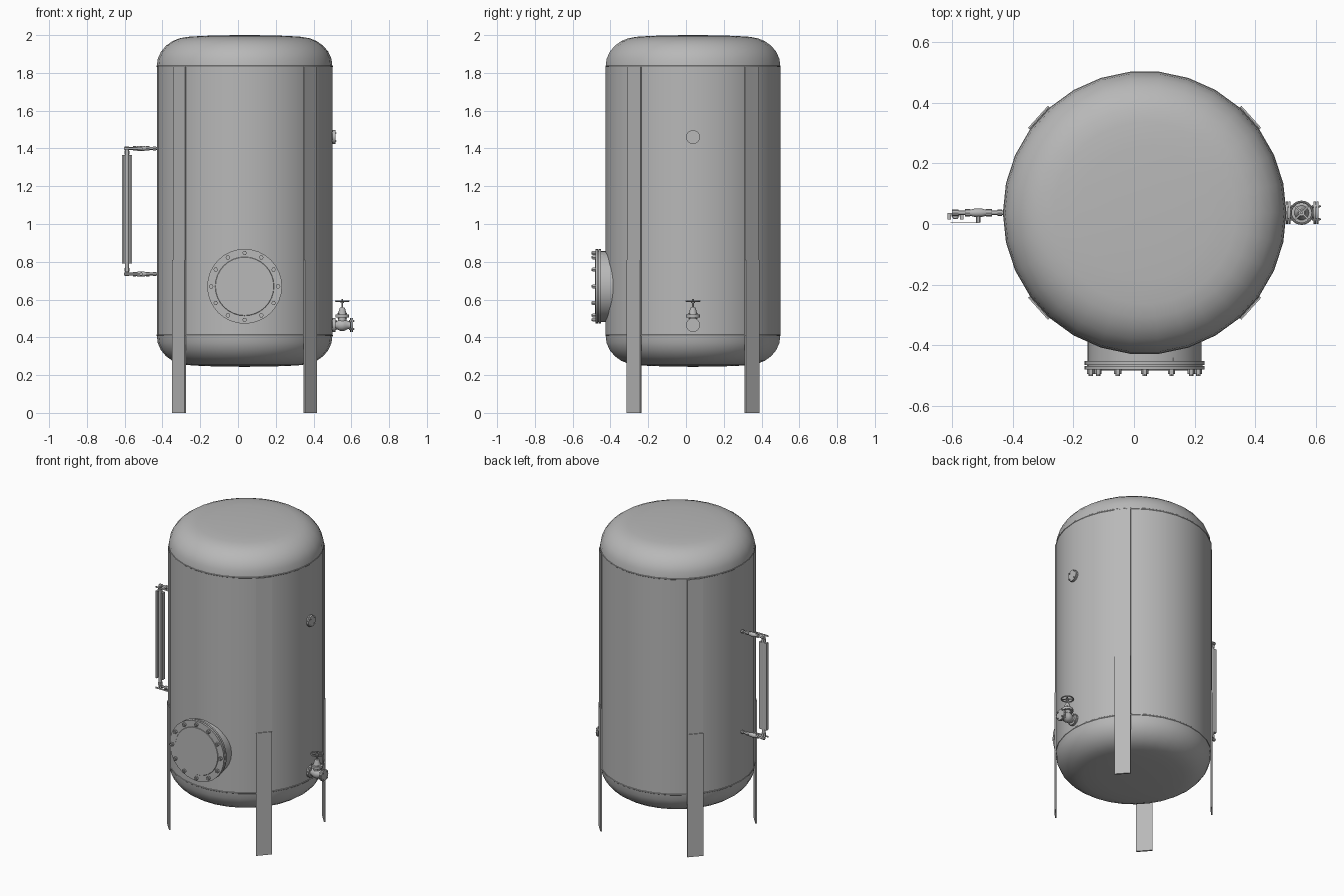
import bpy, bmesh, math
from mathutils import Vector, Matrix

if "Cube" in bpy.data.objects:
    bpy.data.objects.remove(bpy.data.objects["Cube"])

CX, CY = 0.035, 0.037          # tank axis
R = 0.465                      # tank radius
SIDES = 30
APOTHEM = R * math.cos(math.pi / SIDES)
X, Y, Z = Vector((1, 0, 0)), Vector((0, 1, 0)), Vector((0, 0, 1))

steel = bpy.data.materials.new("grey_steel")
steel.diffuse_color = (0.48, 0.48, 0.48, 1)
steel.use_nodes = True
steel.node_tree.nodes["Principled BSDF"].inputs["Base Color"].default_value = steel.diffuse_color


def finish(name, bm):
    bmesh.ops.remove_doubles(bm, verts=bm.verts, dist=1e-5)
    bmesh.ops.recalc_face_normals(bm, faces=bm.faces)
    me = bpy.data.meshes.new(name)
    bm.to_mesh(me)
    bm.free()
    ob = bpy.data.objects.new(name, me)
    bpy.context.collection.objects.link(ob)
    me.materials.append(steel)
    bpy.ops.object.select_all(action='DESELECT')
    ob.select_set(True)
    bpy.context.view_layer.objects.active = ob
    bpy.ops.object.shade_smooth_by_angle(angle=math.radians(30))
    return ob


def add_lathe(bm, profile, origin, axis=Z, n=20):
    """Revolve (radius, distance) points around an axis."""
    rot = Z.rotation_difference(axis).to_matrix()
    rings = []
    for r, h in profile:
        pts = [Vector((r * math.cos(2 * math.pi * i / n), r * math.sin(2 * math.pi * i / n), h))
               for i in range(n)]
        if r == 0:
            rings.append([bm.verts.new(Vector(origin) + rot @ pts[0])] * n)
        else:
            rings.append([bm.verts.new(Vector(origin) + rot @ p) for p in pts])
    for a, b in zip(rings, rings[1:]):
        for i in range(n):
            j = (i + 1) % n
            quad = list(dict.fromkeys((a[i], a[j], b[j], b[i])))
            if len(quad) > 2:
                bm.faces.new(quad)


def lathe(name, profile, origin, axis=Z, n=20):
    bm = bmesh.new()
    add_lathe(bm, profile, origin, axis, n)
    return finish(name, bm)


def rod(r, a, b):
    return [(0, a), (r, a), (r, b), (0, b)]


def bolts(name, centre, axis, ring_r, count, size, a, b, offset=0.0):
    """Ring of hexagonal bolts."""
    rot = Z.rotation_difference(axis).to_matrix()
    bm = bmesh.new()
    for i in range(count):
        t = offset + 2 * math.pi * i / count
        p = Vector(centre) + rot @ Vector((ring_r * math.cos(t), ring_r * math.sin(t), 0))
        add_lathe(bm, rod(size, a, b), p, axis, 6)
        add_lathe(bm, rod(size * 0.6, a, b + size * 0.5), p, axis, 8)
    return finish(name, bm)


def box(name, size, loc, angle=0.0):
    bm = bmesh.new()
    bmesh.ops.create_cube(bm, size=1, matrix=Matrix.Translation(loc) @ Matrix.Rotation(angle, 4, 'Z')
                          @ Matrix.Diagonal((*size, 1)))
    return finish(name, bm)


# Tank: shell, dished heads and weld beads
head = [(R, 0), (0.46, 0.04), (0.443, 0.078), (0.416, 0.11), (0.382, 0.134),
        (0.345, 0.149), (0.30, 0.157), (0.22, 0.162), (0.11, 0.165), (0, 0.166)]
lathe("tank_shell", [(R, 0.41), (R, 1.834)], (CX, CY, 0), n=SIDES)
lathe("top_head", head, (CX, CY, 1.834), n=SIDES)
lathe("bottom_head", [(r, -h) for r, h in head], (CX, CY, 0.41), n=SIDES)
for name, z in (("lower_weld", 0.41), ("upper_weld", 1.834)):
    lathe(name, [(R, -0.004), (R + 0.002, -0.002), (R + 0.002, 0.002), (R, 0.004)], (CX, CY, z), n=SIDES)

# Four flat legs with thin backing strips running up the shell facets
width = 2 * R * math.sin(math.pi / SIDES)
for i, deg in enumerate((42, 138, 222, 318)):
    t = math.radians(deg)
    for name, thick, z0, z1 in (("leg", 0.010, 0, 0.81), ("leg_strip", 0.005, 0.41, 1.83)):
        d = APOTHEM + thick / 2
        box(f"{name}_{i}", (thick, width, z1 - z0),
            (CX + d * math.cos(t), CY + d * math.sin(t), (z0 + z1) / 2), t)

# Manhole: neck, flange, cover and bolts
MAN = (CX, 0, 0.67)
lathe("manhole_neck", [(0.188, 0.34), (0.188, 0.452)], MAN, -Y, 32)
lathe("manhole_flange", rod(0.198, 0.451, 0.464), MAN, -Y, 32)
lathe("manhole_gasket", rod(0.190, 0.463, 0.468), MAN, -Y, 32)
lathe("manhole_cover", [(0, 0.467), (0.198, 0.467), (0.198, 0.480), (0.156, 0.480),
                        (0.154, 0.483), (0, 0.483)], MAN, -Y, 32)
bolts("manhole_bolts", MAN, -Y, 0.177, 12, 0.012, 0.479, 0.494)
bolts("manhole_nuts", MAN, -Y, 0.177, 12, 0.011, 0.440, 0.452)

# Blind flange nozzle, upper right
NOZ = (0, CY, 1.46)
lathe("upper_nozzle", rod(0.024, 0.47, 0.505), NOZ, X)
lathe("upper_flange", rod(0.037, 0.500, 0.507), NOZ, X)
lathe("upper_blind", rod(0.037, 0.509, 0.516), NOZ, X)
bolts("upper_bolts", NOZ, X, 0.030, 4, 0.005, 0.495, 0.520, math.pi / 4)

# Drain valve, lower right: flanges and body
VAL = (0, CY, 0.465)
lathe("drain_pipe", rod(0.022, 0.47, 0.505), VAL, X)
for i, x in enumerate((0.500, 0.509, 0.592, 0.601)):
    lathe(f"drain_flange_{i}", rod(0.037, x, x + 0.007), VAL, X)
lathe("valve_body", [(0.022, 0.514), (0.022, 0.525), (0.030, 0.538), (0.032, 0.552),
                     (0.030, 0.566), (0.022, 0.580), (0.022, 0.594)], VAL, X)
for i, (a, b) in enumerate(((0.495, 0.521), (0.587, 0.613))):
    bolts(f"drain_bolts_{i}", VAL, X, 0.030, 4, 0.005, a, b, math.pi / 4)

# Drain valve: bonnet, stem and hand wheel
VX = 0.552
lathe("valve_bonnet", [(0.022, 0.465), (0.022, 0.506), (0.036, 0.506), (0.036, 0.521), (0.024, 0.522),
                       (0.018, 0.540), (0.017, 0.546), (0.012, 0.558), (0, 0.560)], (VX, CY, 0))
bolts("bonnet_bolts", (VX, CY, 0), Z, 0.030, 4, 0.005, 0.501, 0.526, math.pi / 4)
lathe("valve_stem", rod(0.005, 0.55, 0.603), (VX, CY, 0), n=12)
lathe("wheel_hub", rod(0.010, 0.583, 0.594), (VX, CY, 0), n=12)
rim = [(0.036 + 0.004 * math.cos(a), 0.592 + 0.004 * math.sin(a))
       for a in (2 * math.pi * k / 8 for k in range(9))]
lathe("wheel_rim", rim, (VX, CY, 0), n=24)
for i in range(2):
    box(f"wheel_spoke_{i}", (0.072, 0.006, 0.004), (VX, CY, 0.590), math.pi / 4 + i * math.pi / 2)

# Level gauge: glass in an open protecting channel
GX, GY = -0.588, 0.026
box("gauge_back", (0.054, 0.006, 0.575), (GX, GY + 0.008, 1.078))
for s in (-1, 1):
    box(f"gauge_side_{'left' if s < 0 else 'right'}", (0.012, 0.022, 0.575), (GX + s * 0.021, GY, 1.078))
lathe("gauge_glass", rod(0.010, 0.745, 1.40), (GX, GY + 0.002, 0), n=16)

# Gauge cocks: pipe with fittings, valve body and lever
for tag, z, s in (("upper", 1.40, 1), ("lower", 0.735, -1)):
    o = (0, CY, z)
    lathe(f"{tag}_gauge_pipe", rod(0.007, 0.415, 0.598), o, -X, 12)
    for i, (a, b, r) in enumerate(((0.435, 0.450, 0.011), (0.468, 0.488, 0.012),
                                   (0.540, 0.556, 0.012), (0.578, 0.600, 0.010))):
        lathe(f"{tag}_fitting_{i}", rod(r, a, b), o, -X, 8)
    lathe(f"{tag}_cock_body", [(0, 0.488), (0.010, 0.488), (0.014, 0.502), (0.014, 0.524),
                               (0.010, 0.540), (0, 0.540)], o, -X, 12)
    lathe(f"{tag}_cock_stem", rod(0.008, 0, 0.032), (-0.513, CY, z), -Y, 12)
    box(f"{tag}_cock_lever", (0.095, 0.003, 0.010), (-0.557, 0.004, z))
    lathe(f"{tag}_gland_nut", rod(0.014, -0.009, 0.009), (GX, GY + 0.002, z - s * 0.022), Z, 6)
